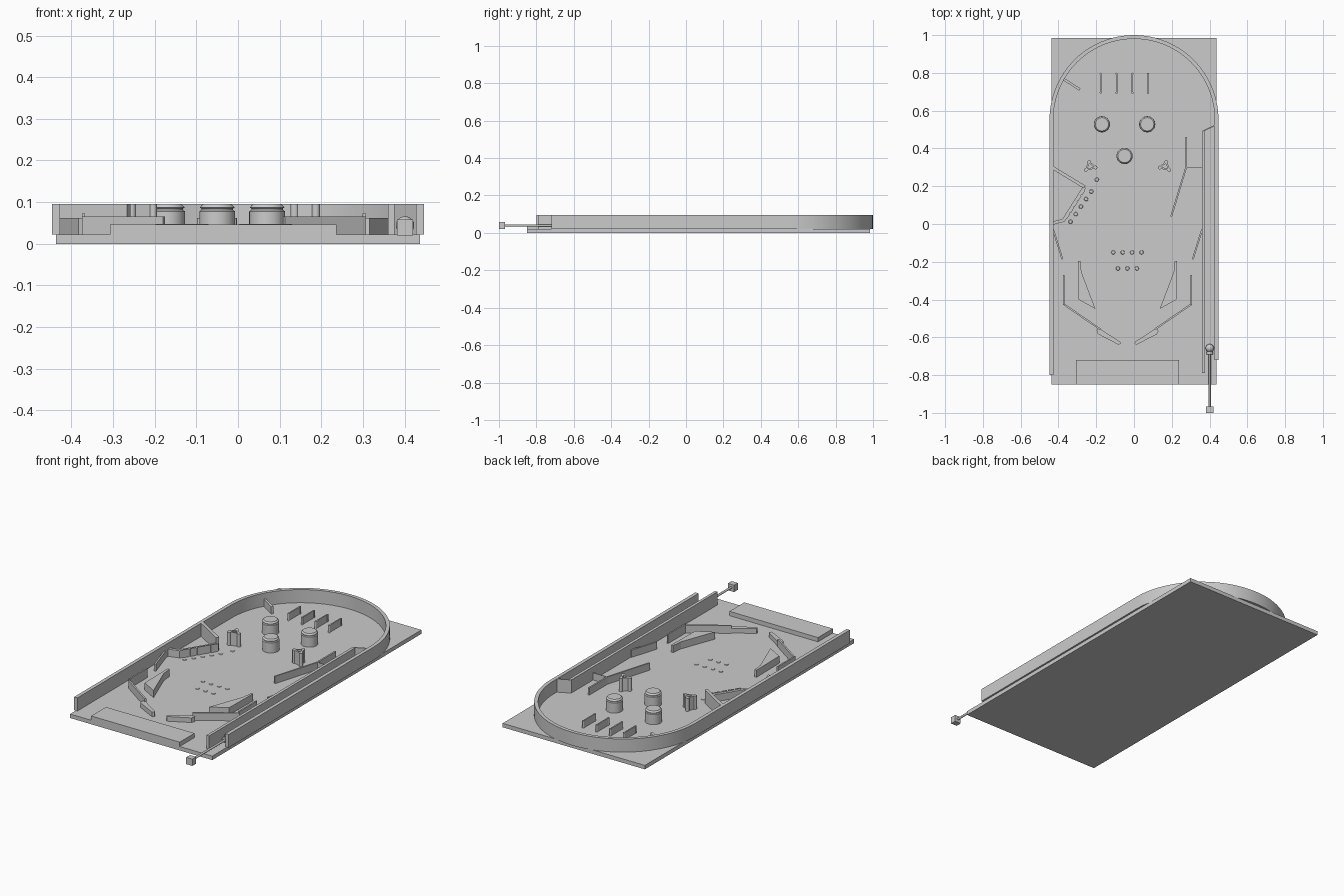
import bpy, bmesh, math
from mathutils import Vector

if "Cube" in bpy.data.objects:
    bpy.data.objects.remove(bpy.data.objects["Cube"])

grey = bpy.data.materials.new("plain grey")
grey.use_nodes = True
GREY = (0.6, 0.6, 0.6, 1)
grey.diffuse_color = GREY
grey.node_tree.nodes["Principled BSDF"].inputs["Base Color"].default_value = GREY

FLOOR = 0.022   # top of the playfield board
TOP = 0.095     # top of the outer rails
LOW = 0.062     # top of the small guides
AXIS = -0.034   # mirror line of the playfield


def finish(name, bm, smooth=False):
    bmesh.ops.recalc_face_normals(bm, faces=bm.faces)
    mesh = bpy.data.meshes.new(name)
    bm.to_mesh(mesh)
    bm.free()
    obj = bpy.data.objects.new(name, mesh)
    bpy.context.collection.objects.link(obj)
    mesh.materials.append(grey)
    if smooth:
        bpy.ops.object.select_all(action="DESELECT")
        obj.select_set(True)
        bpy.context.view_layer.objects.active = obj
        bpy.ops.object.shade_smooth_by_angle(angle=math.radians(35))
    return obj


def prism(name, outline, z1, z0=FLOOR, smooth=False):
    bm = bmesh.new()
    face = bm.faces.new([bm.verts.new((x, y, z0)) for x, y in outline])
    up = bmesh.ops.extrude_face_region(bm, geom=[face])["geom"]
    for v in up:
        if isinstance(v, bmesh.types.BMVert):
            v.co.z = z1
    return finish(name, bm, smooth)


def box(name, x0, x1, y0, y1, z0, z1):
    return prism(name, [(x0, y0), (x1, y0), (x1, y1), (x0, y1)], z1, z0)


def wall(name, path, thick, z1, smooth=False):
    """Upright strip of even thickness along a path, with mitred corners."""
    pts = [Vector(p) for p in path]
    left, right = [], []
    for i, p in enumerate(pts):
        a = (p - pts[i - 1]).normalized() if i else None
        b = (pts[i + 1] - p).normalized() if i < len(pts) - 1 else None
        a, b = a or b, b or a
        na, nb = Vector((-a.y, a.x)), Vector((-b.y, b.x))
        n = (na + nb).normalized()
        n *= thick / 2 / max(n.dot(na), 0.4)
        left.append(p + n)
        right.append(p - n)
    return prism(name, left + right[::-1], z1, FLOOR, smooth)


def lathe(name, x, y, profile, sides=32):
    """Stack of circles given as radius, height."""
    bm = bmesh.new()
    rings = []
    for r, z in profile:
        turn = [2 * math.pi * i / sides for i in range(sides)]
        rings.append([bm.verts.new((x + r * math.cos(t), y + r * math.sin(t), z)) for t in turn])
    for lo, hi in zip(rings, rings[1:]):
        for i in range(sides):
            j = (i + 1) % sides
            bm.faces.new((lo[i], lo[j], hi[j], hi[i]))
    bm.faces.new(rings[0])
    bm.faces.new(rings[-1])
    return finish(name, bm, True)


def flip(points):
    return [(2 * AXIS - x, y) for x, y in points]


def lerp(a, b, t):
    return (a[0] + (b[0] - a[0]) * t, a[1] + (b[1] - a[1]) * t)


# Board and front apron
box("playfield_board", -0.437, 0.437, -0.85, 0.985, 0, FLOOR)
box("front_apron", -0.307, 0.237, -0.85, -0.72, FLOOR, 0.046)

# Outer rail: two straight sides joined by a half-round arch
R, CY = 0.437, 0.553
arch = [(R * math.cos(t), CY + R * math.sin(t))
        for t in (math.pi * i / 48 for i in range(49))]
wall("outer_rail", [(R, -0.72)] + arch + [(-R, -0.8)], 0.02, TOP, True)

# Shooter lane wall and gate
wall("shooter_lane_wall", [(0.368, -0.79), (0.368, 0.49)], 0.016, TOP)
wall("shooter_lane_gate", [(0.362, 0.49), (0.428, 0.522)], 0.006, TOP)

# Plunger
box("plunger_knob", 0.382, 0.42, -1.0, -0.967, 0.02, 0.058)


def rod(name, r, y0, y1, z):
    obj = lathe(name, 0, 0, [(r, y0), (r, y1)], 20)
    obj.rotation_euler.x = -math.pi / 2
    obj.location = (0.401, 0, z)


rod("plunger_rod", 0.006, -0.97, -0.68, 0.04)
rod("plunger_head", 0.016, -0.69, -0.675, 0.042)
ball = [(0.022 * math.sin(a), 0.044 - 0.022 * math.cos(a))
        for a in (math.pi * (i + 0.1) / 12.2 for i in range(13))]
lathe("ball", 0.401, -0.657, ball, 24)

# Round bumpers
for i, (x, y) in enumerate([(-0.17, 0.528), (0.07, 0.528), (-0.05, 0.36)]):
    lathe(f"round_bumper_{i + 1}", x, y,
          [(0.043, FLOOR), (0.043, 0.078), (0.038, 0.081), (0.038, 0.085),
           (0.042, 0.087), (0.035, TOP)])

# Top lane dividers with rounded ends
for i, x in enumerate([-0.176, -0.092, -0.009, 0.074]):
    wall(f"top_lane_divider_{i + 1}", [(x, 0.695), (x, 0.795)], 0.007, LOW)
    for y in (0.695, 0.795):
        lathe("divider_post", x, y, [(0.006, FLOOR), (0.006, LOW)], 12)

# Deflector on the arch
wall("arch_deflector", [(-0.373, 0.767), (-0.287, 0.712)], 0.013, LOW)

# Left target corner: tall upper wall, low target bank
tip, foot = (-0.262, 0.196), (-0.373, 0.02)
wall("target_upper_wall", [(-0.43, 0.298), tip], 0.017, TOP)
wall("target_bank", [tip, foot, (-0.43, 0.004)], 0.017, LOW)
for i in range(5):
    a, b = lerp(tip, foot, 0.06 + i * 0.18), lerp(tip, foot, 0.2 + i * 0.18)
    wall(f"target_{i + 1}", [(p[0] + 0.008, p[1] - 0.005) for p in (a, b)], 0.006, LOW + 0.004)

# Right orbit guide
wall("orbit_guide", [(0.276, 0.46), (0.276, 0.3), (0.197, 0.04)], 0.009, LOW)
wall("orbit_link", [(0.276, 0.3), (0.362, 0.3)], 0.004, LOW)

# Parts mirrored across the playfield
for side, f in (("right", list), ("left", flip)):
    f = flip if side == "right" else list
    # Triangular standup posts
    tri = f([(-0.255, 0.286), (-0.238, 0.328), (-0.204, 0.299)])
    for i, (x, y) in enumerate(tri):
        wall(f"{side}_triangle_wall", [(x, y), tri[(i + 1) % 3]], 0.009, TOP)
        lathe(f"{side}_triangle_post", x, y, [(0.01, FLOOR), (0.01, TOP)], 12)
    # Outlane guide and inlane rail
    wall(f"{side}_outlane_guide", f([(-0.428, -0.03), (-0.379, -0.187)]), 0.009, LOW)
    wall(f"{side}_lane_post", f([(-0.371, -0.27), (-0.371, -0.425)]), 0.008, 0.073)
    wall(f"{side}_inlane_rail", f([(-0.371, -0.425), (-0.178, -0.558)]), 0.009, 0.065)
    # Slingshot
    prism(f"{side}_slingshot", f([(-0.296, -0.195), (-0.284, -0.195), (-0.278, -0.255),
                                  (-0.204, -0.45), (-0.293, -0.4)]), LOW)
    # Flipper
    prism(f"{side}_flipper", f([(-0.198, -0.565), (-0.19, -0.554), (-0.178, -0.556),
                                (-0.073, -0.624), (-0.071, -0.633), (-0.08, -0.64),
                                (-0.19, -0.583)]), 0.048)

# Flush playfield lights
lights = [lerp((-0.336, 0.012), (-0.226, 0.172), i / 4) for i in range(5)]
lights += [(-0.11 + 0.05 * i, -0.15) for i in range(4)]
lights += [(-0.085 + 0.05 * i, -0.235) for i in range(3)]
lights += [(-0.197, 0.235)]
for x, y in lights:
    lathe("playfield_light", x, y, [(0.011, FLOOR), (0.009, FLOOR + 0.003)], 12)
